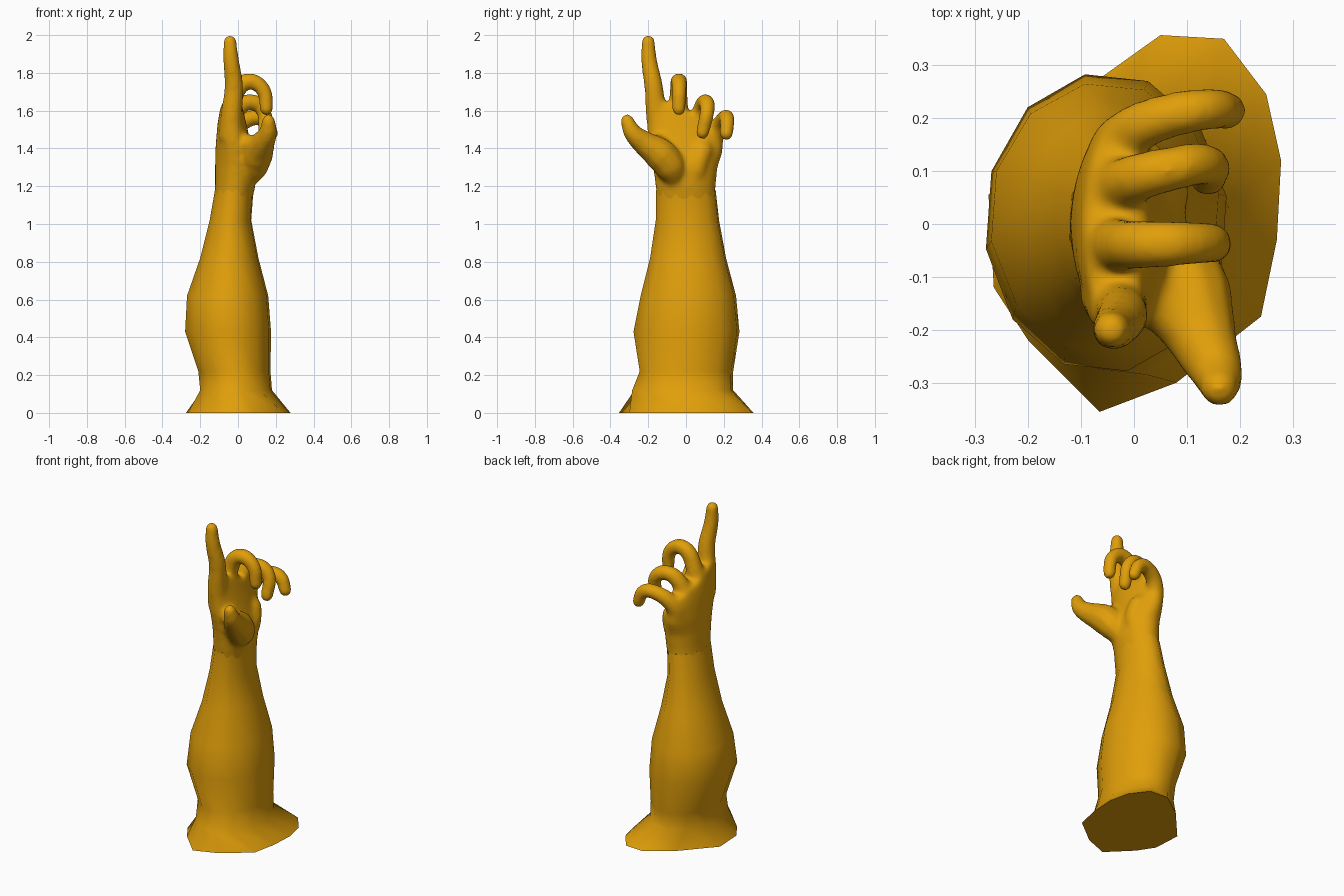
import bpy, bmesh, math
from mathutils import Vector

if "Cube" in bpy.data.objects:
    bpy.data.objects.remove(bpy.data.objects["Cube"])

def ring(sides, z, x0, x1, y0, y1, slope=0.0):
    """Oval cross-section, optionally tilted along y."""
    cx, cy, rx, ry = (x0 + x1) / 2, (y0 + y1) / 2, (x1 - x0) / 2, (y1 - y0) / 2
    grow = 1.015 if sides == 12 else 1.0
    pts = []
    for i in range(sides):
        a = math.radians(100 - 360 * i / sides)
        y = cy + ry * grow * math.sin(a)
        pts.append((cx + rx * grow * math.cos(a), y, z - slope * y))
    return pts

def loft(name, rings):
    bm = bmesh.new()
    loops = [[bm.verts.new(p) for p in r] for r in rings]
    n = len(loops[0])
    for a, b in zip(loops, loops[1:]):
        for i in range(n):
            j = (i + 1) % n
            bm.faces.new((a[i], a[j], b[j], b[i]))
    bm.faces.new(loops[0])
    bm.faces.new(loops[-1])
    bmesh.ops.recalc_face_normals(bm, faces=bm.faces)
    me = bpy.data.meshes.new(name)
    bm.to_mesh(me)
    bm.free()
    ob = bpy.data.objects.new(name, me)
    bpy.context.collection.objects.link(ob)
    return ob

def digit(name, pts, radii):
    """Tube through pts with a rounded tip; radii run evenly from first to last."""
    pts = [Vector(p) for p in pts]
    n = len(pts) - 1
    rad = [radii[0] + (radii[-1] - radii[0]) * i / n for i in range(n + 1)] \
        if len(radii) == 2 else list(radii)
    pts.append(pts[-1] + (pts[-1] - pts[-2]).normalized() * rad[-1] * 0.8)
    rad.append(rad[-1] * 0.45)
    cu = bpy.data.curves.new(name, 'CURVE')
    cu.dimensions = '3D'
    cu.bevel_depth = 1.0
    cu.bevel_resolution = 3
    cu.resolution_u = 6
    cu.use_fill_caps = True
    sp = cu.splines.new('BEZIER')
    sp.bezier_points.add(len(pts) - 1)
    for bp, p, r in zip(sp.bezier_points, pts, rad):
        bp.co = p
        bp.radius = r + 0.006
        bp.handle_left_type = bp.handle_right_type = 'AUTO'
    ob = bpy.data.objects.new(name, cu)
    bpy.context.collection.objects.link(ob)
    bpy.ops.object.select_all(action='DESELECT')
    ob.select_set(True)
    bpy.context.view_layer.objects.active = ob
    bpy.ops.object.convert(target='MESH')
    parts.append(bpy.context.view_layer.objects.active)

# Forearm with flared foot, low-poly
foot = [(0.05, 0.357), (0.17, 0.35), (0.25, 0.245), (0.278, 0.12), (0.27, -0.03),
        (0.24, -0.175), (0.08, -0.30), (-0.065, -0.355), (-0.2, -0.22),
        (-0.265, -0.12), (-0.275, 0.055), (-0.1, 0.25)]
sections = [
    (0.12, -0.20, 0.18, -0.285, 0.25), (0.22, -0.21, 0.172, -0.245, 0.25),
    (0.43, -0.28, 0.175, -0.278, 0.283), (0.62, -0.27, 0.16, -0.24, 0.265),
    (0.82, -0.20, 0.108, -0.19, 0.212), (1.02, -0.15, 0.07, -0.16, 0.175),
    (1.18, -0.122, 0.082, -0.158, 0.157)]
forearm = loft("forearm", [[(x, y, 0.0) for x, y in foot]] + [ring(12, *s) for s in sections])

# Palm, its lower end tucked inside the wrist
palm = [
    (1.00, -0.135, 0.05, -0.14, 0.155), (1.20, -0.122, 0.092, -0.162, 0.158),
    (1.30, -0.122, 0.10, -0.175, 0.168), (1.40, -0.12, 0.075, -0.20, 0.196, 0.1),
    (1.52, -0.11, 0.045, -0.215, 0.20, 0.3), (1.60, -0.095, 0.025, -0.20, 0.18, 0.42)]
parts = [loft("hand", [ring(24, *s) for s in palm])]

# Pointing index finger and three curled fingers
digit("index_finger", [(-0.04, -0.13, 1.45), (-0.032, -0.158, 1.60), (-0.022, -0.172, 1.73),
                       (-0.038, -0.197, 1.88), (-0.043, -0.20, 1.975)], (0.06, 0.029))
curl = (0.05, 0.03)
digit("middle_finger", [(-0.04, -0.04, 1.53), (-0.025, -0.04, 1.66), (0.045, -0.038, 1.753),
                        (0.128, -0.036, 1.718), (0.152, -0.038, 1.60)], curl)
digit("ring_finger", [(-0.04, 0.06, 1.45), (-0.02, 0.077, 1.58), (0.05, 0.10, 1.645),
                      (0.128, 0.113, 1.61), (0.14, 0.085, 1.475)], curl)
digit("little_finger", [(-0.04, 0.12, 1.39), (-0.02, 0.163, 1.49), (0.05, 0.20, 1.553),
                        (0.135, 0.217, 1.555), (0.182, 0.214, 1.47)], curl)

# Thumb, its web and the heel of the palm
digit("thumb", [(0.03, -0.05, 1.22), (0.075, -0.085, 1.305), (0.10, -0.14, 1.37),
                (0.132, -0.225, 1.432), (0.158, -0.283, 1.485), (0.162, -0.315, 1.555)],
      (0.05, 0.08, 0.083, 0.06, 0.044, 0.029))
digit("thumb_web", [(-0.01, -0.12, 1.44), (0.05, -0.15, 1.42), (0.10, -0.19, 1.42)], (0.05, 0.05))
digit("palm_heel", [(0.02, 0.05, 1.20), (0.05, 0.06, 1.30), (0.03, 0.09, 1.40)], (0.045, 0.055))

# Fuse the hand into one continuous skin and soften it
bpy.ops.object.select_all(action='DESELECT')
for ob in parts:
    ob.select_set(True)
hand = parts[0]
bpy.context.view_layer.objects.active = hand
bpy.ops.object.join()
mod = hand.modifiers.new("fuse", 'REMESH')
mod.mode = 'VOXEL'
mod.voxel_size = 0.01
bpy.ops.object.modifier_apply(modifier=mod.name)
bm = bmesh.new()
bm.from_mesh(hand.data)
low = [v for v in bm.verts if v.co.z < 1.72 and v.co.x < 0.09]
for group, steps in ((low, 8), (bm.verts[:], 7)):
    for _ in range(steps):
        bmesh.ops.smooth_vert(bm, verts=group, factor=0.5,
                              use_axis_x=True, use_axis_y=True, use_axis_z=True)
bm.to_mesh(hand.data)
bm.free()

# Golden colour, smooth shading with a crisp foot edge
mat = bpy.data.materials.new("golden_clay")
mat.diffuse_color = (0.75, 0.345, 0.003, 1.0)
mat.use_nodes = True
mat.node_tree.nodes["Principled BSDF"].inputs["Base Color"].default_value = mat.diffuse_color
bpy.ops.object.select_all(action='DESELECT')
for ob in (forearm, hand):
    ob.data.materials.clear()
    ob.data.materials.append(mat)
    ob.select_set(True)
bpy.context.view_layer.objects.active = forearm
bpy.ops.object.shade_smooth_by_angle(angle=math.radians(60))
